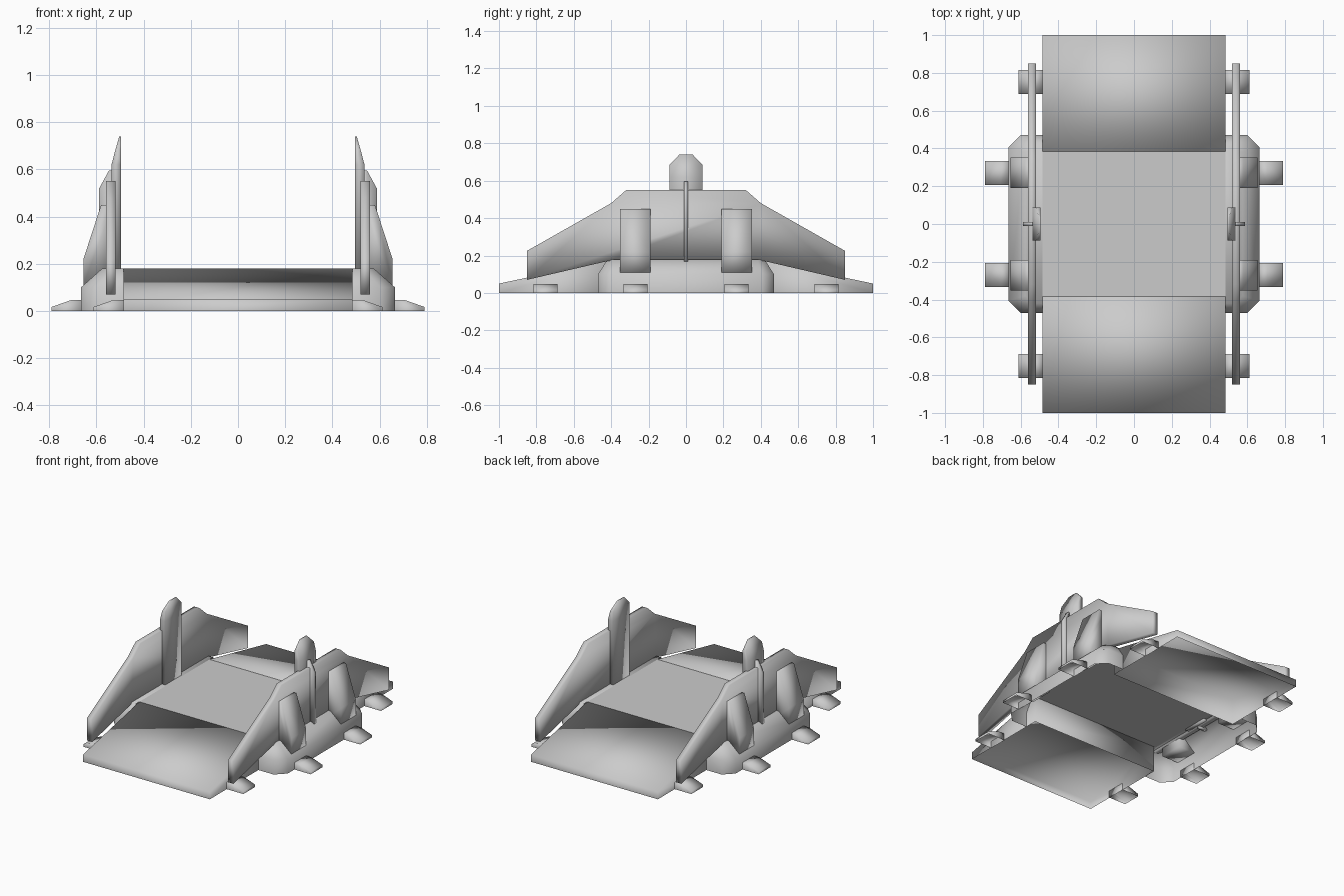
import bpy, bmesh

if "Cube" in bpy.data.objects:
    bpy.data.objects.remove(bpy.data.objects["Cube"], do_unlink=True)

grey = bpy.data.materials.new("plain grey")
grey.use_nodes = True
colour = (0.6, 0.6, 0.6, 1)
grey.diffuse_color = colour
grey.node_tree.nodes["Principled BSDF"].inputs["Base Color"].default_value = colour


def finish(name, bm, mirror="", remove=None):
    """Orient the faces, drop the hidden ones, smooth, and mirror the part."""
    bmesh.ops.recalc_face_normals(bm, faces=bm.faces)
    if remove:
        gone = [f for f in bm.faces if remove(f)]
        bmesh.ops.delete(bm, geom=gone, context='FACES')
    for f in bm.faces:
        f.smooth = True
    mesh = bpy.data.meshes.new(name)
    bm.to_mesh(mesh)
    bm.free()
    mesh.materials.append(grey)
    obj = bpy.data.objects.new(name, mesh)
    bpy.context.collection.objects.link(obj)
    if mirror:
        mod = obj.modifiers.new("mirror", 'MIRROR')
        mod.use_axis = ("x" in mirror, "y" in mirror, False)
        mod.use_mirror_merge = False
    return obj


def loft(rings):
    """Closed solid through rings with equal point counts."""
    bm = bmesh.new()
    rows = [[bm.verts.new(p) for p in ring] for ring in rings]
    n = len(rows[0])
    for a, b in zip(rows, rows[1:]):
        for i in range(n):
            j = (i + 1) % n
            bm.faces.new((a[i], a[j], b[j], b[i]))
    bm.faces.new(rows[0][::-1])
    bm.faces.new(rows[-1])
    return bm


def prism_x(profile, lo, hi):
    return loft([[(x, y, z) for y, z in profile] for x in (lo, hi)])


def prism_y(profile, lo, hi):
    return loft([[(x, y, z) for x, z in profile] for y in (lo, hi)])


def is_bottom(f):
    return all(v.co.z < 0.001 for v in f.verts)


# Sloping end ramps, open underneath
ramp = [(-1, 0), (-1, 0.05), (-0.385, 0.18), (-0.385, 0)]
finish("ramp", prism_x(ramp, -0.485, 0.485), "y", is_bottom)

# Flat deck between the ramps
bm = bmesh.new()
bm.faces.new([bm.verts.new(p) for p in ((-0.5, -0.385, 0.178), (0.5, -0.385, 0.178),
                                        (0.5, 0.385, 0.178), (-0.5, 0.385, 0.178))])
finish("deck", bm)


# Chamfered side pods, open underneath and towards the deck
def pod_ring(x, y, cut, z):
    half = [(0.485, y), (x - cut, y), (x, y - cut)]
    return [(a, -b, z) for a, b in half] + [(a, b, z) for a, b in half[::-1]]


pod = loft([pod_ring(0.665, 0.47, 0.063, 0), pod_ring(0.665, 0.47, 0.063, 0.1),
            pod_ring(0.575, 0.42, 0.04, 0.18)])
finish("side_pod", pod, "x",
       lambda f: is_bottom(f) or all(v.co.x < 0.49 for v in f.verts))

# Long side walls with sloping shoulders
half = [(0.32, 0.55), (0.4, 0.48), (0.85, 0.225), (0.85, 0.07), (0.42, 0.17)]
wall = half + [(-y, z) for y, z in half[::-1]]
finish("side_wall", prism_x(wall, 0.52, 0.56), "x")

# Wedge buttresses outside the walls
buttress = [(0.53, 0.11), (0.655, 0.11), (0.655, 0.22), (0.58, 0.45), (0.53, 0.45)]
finish("buttress", prism_y(buttress, 0.19, 0.352), "xy")

# Thin centre rib outside each wall
rib = [(0.53, 0.16), (0.588, 0.16), (0.588, 0.52), (0.547, 0.595), (0.53, 0.595)]
finish("centre_rib", prism_y(rib, -0.011, 0.011), "x")


# Tall pillar inside each wall, narrowing to the top
def pillar_ring(z, outer, y):
    return [(0.495, -y, z), (outer, -y, z), (outer, y, z), (0.495, y, z)]


finish("pillar", loft([pillar_ring(0.17, 0.538, 0.088), pillar_ring(0.62, 0.536, 0.088),
                       pillar_ring(0.685, 0.519, 0.088), pillar_ring(0.74, 0.503, 0.035)]), "x")

# Wedge feet beside the pods and the ramps
for name, x, y in (("pod_foot", 0.79, 0.27), ("ramp_foot", 0.612, 0.752)):
    foot = [(x - 0.13, 0), (x, 0), (x, 0.017), (x - 0.085, 0.047), (x - 0.13, 0.047)]
    finish(name, prism_y(foot, y - 0.064, y + 0.064), "xy", is_bottom)
